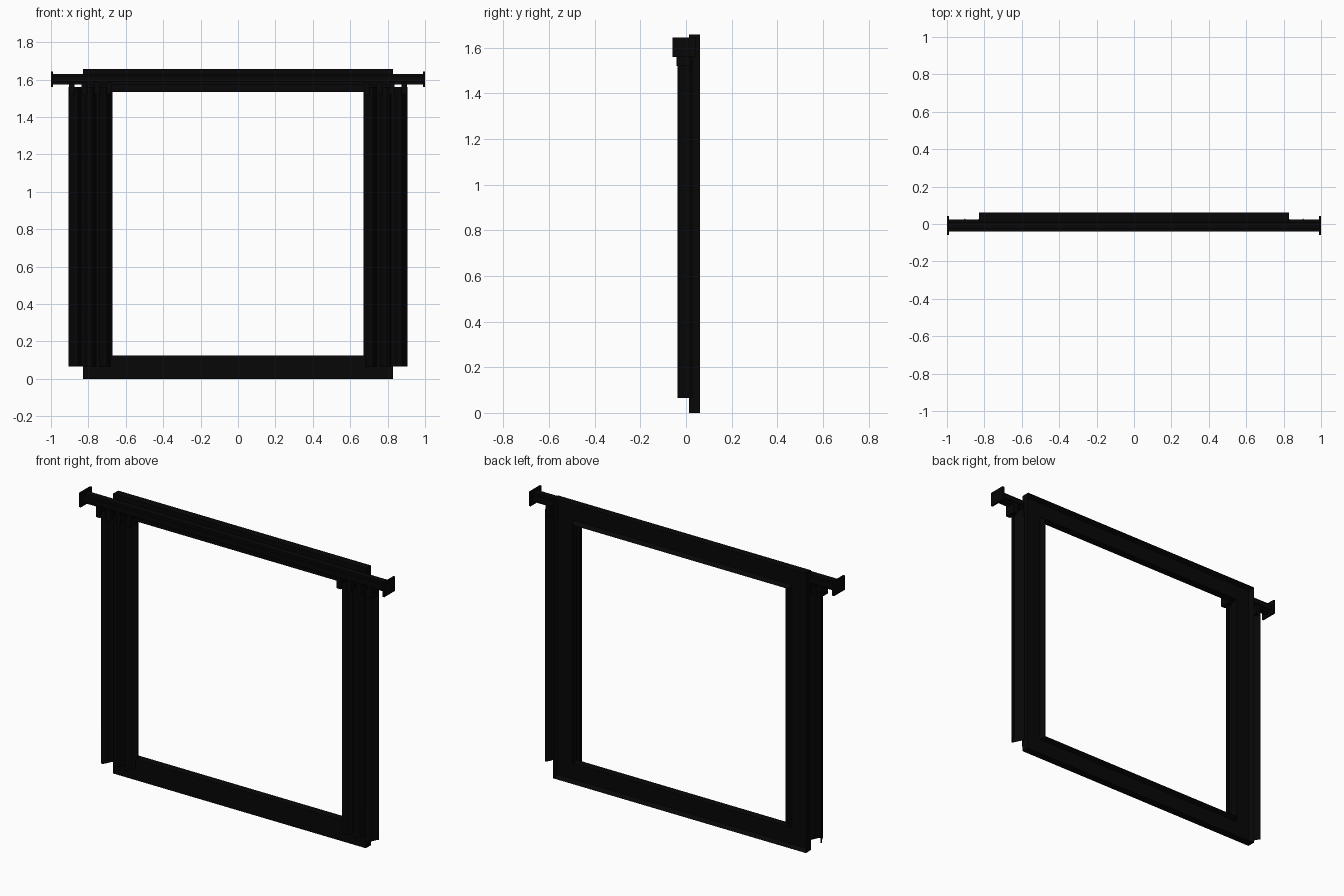
import bpy, bmesh, math

if "Cube" in bpy.data.objects:
    bpy.data.objects.remove(bpy.data.objects["Cube"])


def material(name, rgb):
    m = bpy.data.materials.new(name)
    m.use_nodes = True
    m.diffuse_color = (*rgb, 1)
    m.node_tree.nodes["Principled BSDF"].inputs["Base Color"].default_value = (*rgb, 1)
    return m


BLACK = material("black", (0.002, 0.002, 0.002))


def finish(name, bm):
    bmesh.ops.recalc_face_normals(bm, faces=bm.faces)
    me = bpy.data.meshes.new(name)
    bm.to_mesh(me)
    bm.free()
    me.materials.append(BLACK)
    ob = bpy.data.objects.new(name, me)
    bpy.context.collection.objects.link(ob)
    return ob


def add_box(bm, x, y, z):
    """Box from three (low, high) ranges."""
    vs = bmesh.ops.create_cube(bm, size=1)["verts"]
    for v in vs:
        v.co = [(a + b) / 2 + c * (b - a) for (a, b), c in zip((x, y, z), v.co)]


# Window frame: one mitred ring, with a channel sunk into its back
FRONT, BACK = 0.014, 0.061
W, H, BEAM = 0.828, 1.657, 0.124
bm = bmesh.new()
loops = []
for inset in (0, BEAM):
    x, low, high = W - inset, inset, H - inset
    loops.append([bm.verts.new((px, FRONT, pz))
                  for px, pz in ((-x, low), (x, low), (x, high), (-x, high))])
outer, inner = loops
ring = [bm.faces.new((outer[i], outer[(i + 1) % 4], inner[(i + 1) % 4], inner[i]))
        for i in range(4)]
out = bmesh.ops.extrude_face_region(bm, geom=ring)["geom"]
bmesh.ops.translate(bm, vec=(0, BACK - FRONT, 0),
                    verts=[g for g in out if isinstance(g, bmesh.types.BMVert)])
bmesh.ops.recalc_face_normals(bm, faces=bm.faces)
back = [f for f in bm.faces if all(v.co.y > BACK - 0.001 for v in f.verts)]
bmesh.ops.inset_region(bm, faces=back, thickness=0.02)
bmesh.ops.translate(bm, vec=(0, -0.028, 0), verts=list({v for f in back for v in f.verts}))
finish("window_frame", bm)

# Curtain rod with chamfered edges
ROD_Y, ROD_Z = -0.008, 1.602
bm = bmesh.new()
add_box(bm, (-0.99, 0.99), (ROD_Y - 0.032, ROD_Y + 0.032), (ROD_Z - 0.028, ROD_Z + 0.028))
bmesh.ops.bevel(bm, geom=[e for e in bm.edges
                          if abs(e.verts[0].co.x - e.verts[1].co.x) > 1],
                offset=0.014, segments=2, affect="EDGES")
finish("curtain_rod", bm)

# Pleated curtain outline: evenly spaced waves, closed into a thin sheet
INNER, OUTER, PLEATS, STEPS = 0.672, 0.905, 3, 10
COUNT = PLEATS * STEPS


def pleat_point(i):
    t = i / COUNT
    return INNER + t * (OUTER - INNER), -0.004 + 0.029 * math.cos(2 * math.pi * PLEATS * t)


def curtain(name, side):
    bm = bmesh.new()
    pts = [pleat_point(i) for i in range(COUNT + 1)]
    outline = [(x, y - 0.004) for x, y in pts] + [(x, y + 0.004) for x, y in reversed(pts)]
    face = bm.faces.new([bm.verts.new((side * x, y, 0.066)) for x, y in outline])
    out = bmesh.ops.extrude_face_region(bm, geom=[face])["geom"]
    bmesh.ops.translate(bm, vec=(0, 0, 1.494),
                        verts=[g for g in out if isinstance(g, bmesh.types.BMVert)])
    ob = finish(name, bm)
    for p in ob.data.polygons:
        p.use_smooth = len(p.vertices) == 4 and abs(p.normal.x) < 0.99


for label, s in (("left", 1), ("right", -1)):
    # Square plate at the end of the rod
    bm = bmesh.new()
    add_box(bm, sorted((s * 0.988, s)), (-0.06, 0.043), (1.56, 1.644))
    finish(f"rod_end_{label}", bm)
    curtain(f"curtain_{label}", s)
    # Clips holding the curtain to the rod
    bm = bmesh.new()
    for k in range(PLEATS + 1):
        x = INNER + 0.016 + k * (OUTER - INNER - 0.032) / PLEATS
        add_box(bm, sorted((s * (x - 0.014), s * (x + 0.014))), (-0.041, 0.024), (1.52, 1.585))
    finish(f"curtain_clips_{label}", bm)
